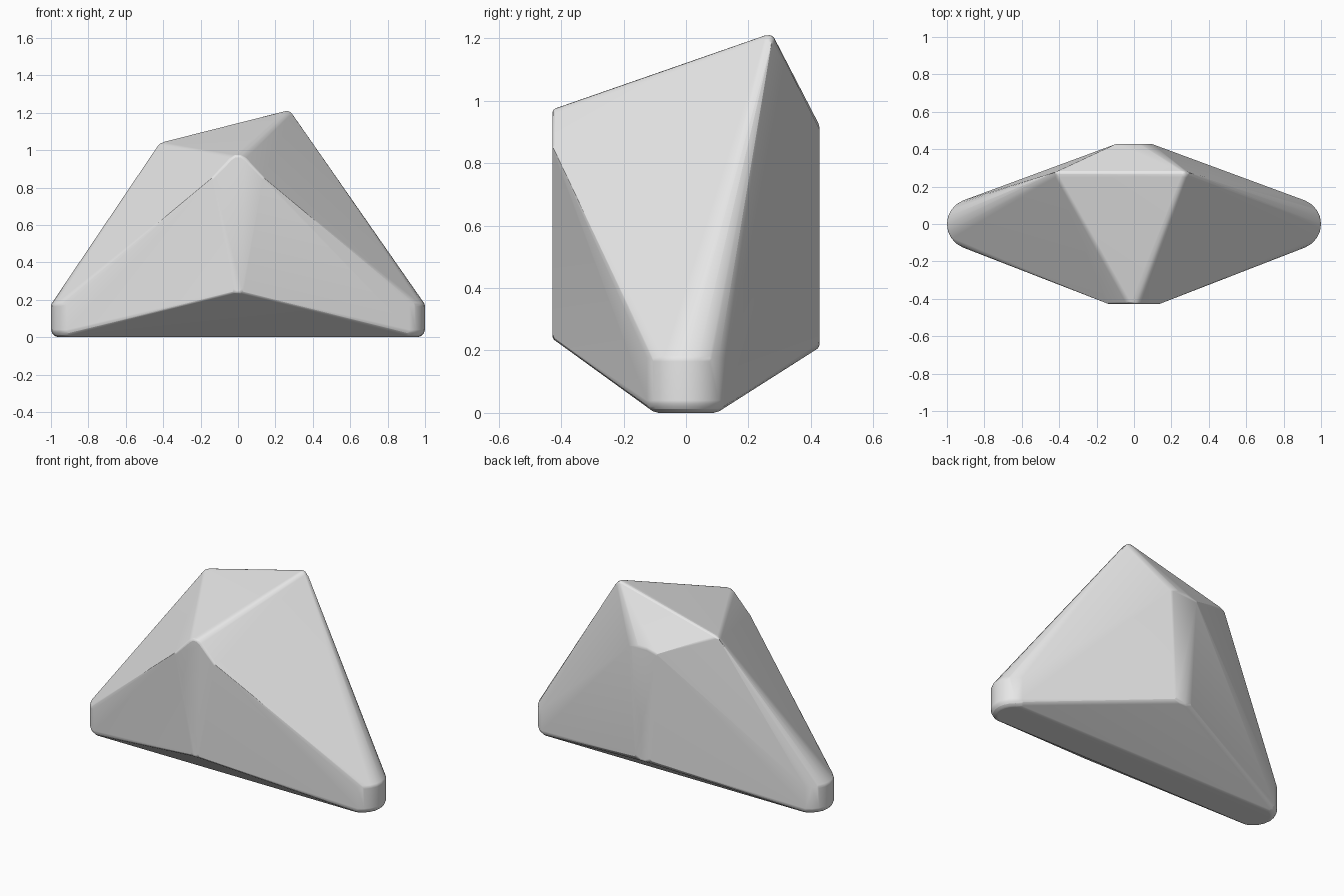
import bpy
import bmesh
from math import cos, sin, radians
from mathutils import Vector

cube = bpy.data.objects.get("Cube")
if cube:
    bpy.data.objects.remove(cube, do_unlink=True)

stone = bpy.data.materials.new("stone_grey")
stone.use_nodes = True
grey = (0.8, 0.8, 0.8, 1)
stone.diffuse_color = grey
stone.node_tree.nodes["Principled BSDF"].inputs["Base Color"].default_value = grey

points = []


def mirrored(x, y, z):
    """Add a point on both sides of the centre plane."""
    points.extend([(x, y, z), (-x, y, z)])


# Rounded side tips: half-round walls with a soft bottom rim
END_X, END_R, RIM = 0.865, 0.135, 0.04
levels = [(END_R, 0.175)]
for step in range(4):
    a = radians(30 * step)
    levels.append((END_R - RIM * (1 - cos(a)), RIM * (1 - sin(a))))
for radius, z in levels:
    for step in range(9):
        a = radians(-68 + 17 * step)
        mirrored(END_X + radius * cos(a), radius * sin(a), z)

# Flat front facet: rounded peak, wide shoulders, narrow foot
for x, z in [(0.015, 0.972), (0.04, 0.955), (0.135, 0.855), (0.02, 0.245), (0.008, 0.238)]:
    mirrored(x, -0.428, z)

# Narrow back facet
for x, z in [(0.03, 0.92), (0.095, 0.905), (0.05, 0.225), (0.015, 0.21)]:
    mirrored(x, 0.428, z)

# Sloping top ridge with softened corners
points += [(0.25, 0.25, 1.207), (0.27, 0.25, 1.21), (0.288, 0.25, 1.195),
           (0.255, 0.278, 1.21), (0.275, 0.278, 1.208), (0.292, 0.275, 1.19),
           (-0.395, 0.25, 1.04), (-0.42, 0.25, 1.025),
           (-0.40, 0.278, 1.045), (-0.42, 0.278, 1.035), (-0.43, 0.27, 1.015)]

# Wrap the facets into one solid boulder
bm = bmesh.new()
for p in points:
    bm.verts.new(Vector(p))
hull = bmesh.ops.convex_hull(bm, input=bm.verts)
loose = {v for v in hull["geom_interior"] + hull["geom_unused"]
         if isinstance(v, bmesh.types.BMVert) and v.is_valid}
bmesh.ops.delete(bm, geom=list(loose), context="VERTS")
bmesh.ops.dissolve_limit(bm, angle_limit=radians(1), verts=bm.verts, edges=bm.edges)
bmesh.ops.recalc_face_normals(bm, faces=bm.faces)

mesh = bpy.data.meshes.new("boulder")
bm.to_mesh(mesh)
bm.free()
mesh.materials.append(stone)
boulder = bpy.data.objects.new("boulder", mesh)
bpy.context.collection.objects.link(boulder)

# Round the remaining creases and keep the broad facets flat-looking
bevel = boulder.modifiers.new("soft_edges", "BEVEL")
bevel.width = 0.012
bevel.segments = 2
bevel.limit_method = "ANGLE"
bevel.angle_limit = radians(25)

bpy.ops.object.select_all(action="DESELECT")
boulder.select_set(True)
bpy.context.view_layer.objects.active = boulder
bpy.ops.object.shade_smooth_by_angle(angle=radians(40))
weighted = boulder.modifiers.new("facet_normals", "WEIGHTED_NORMAL")
weighted.keep_sharp = True
